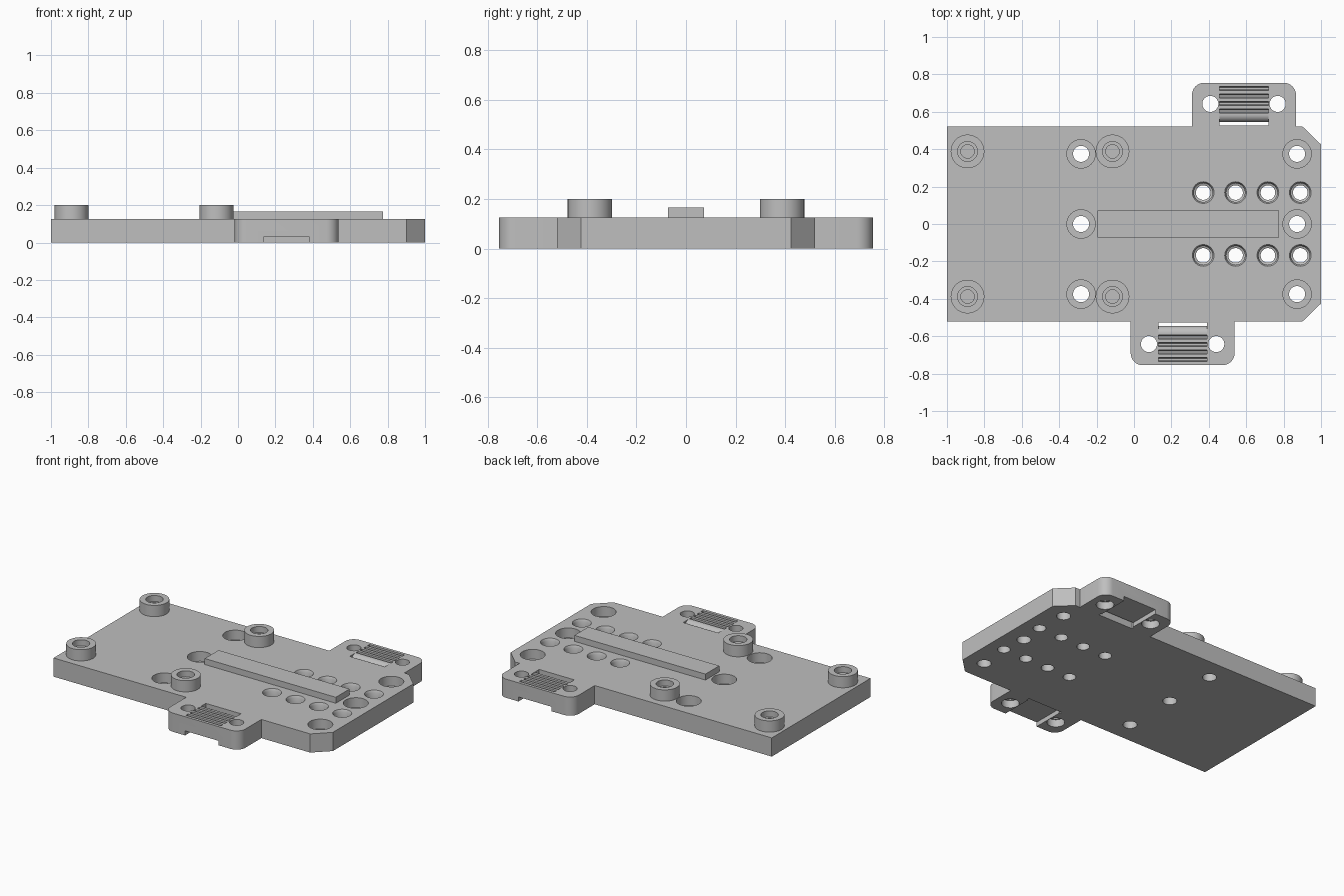
import bpy
import bmesh
from math import sin, cos, pi

if "Cube" in bpy.data.objects:
    bpy.data.objects.remove(bpy.data.objects["Cube"], do_unlink=True)

TOP, EDGE, TAB_END = 0.125, 0.522, 0.755
TABS = ((0.26, -1), (0.588, 1))       # centre x and side of each clamp tab

grey = bpy.data.materials.new("plain grey")
grey.use_nodes = True
grey.diffuse_color = (0.52, 0.52, 0.52, 1)
grey.node_tree.nodes["Principled BSDF"].inputs["Base Color"].default_value = grey.diffuse_color


def finish(name, bm):
    bmesh.ops.recalc_face_normals(bm, faces=bm.faces)
    mesh = bpy.data.meshes.new(name)
    bm.to_mesh(mesh)
    bm.free()
    mesh.materials.append(grey)
    obj = bpy.data.objects.new(name, mesh)
    bpy.context.collection.objects.link(obj)
    return obj


def prism(name, points, offset):
    """Extrude a closed 3D outline along an offset."""
    bm = bmesh.new()
    face = bm.faces.new([bm.verts.new(p) for p in points])
    new = bmesh.ops.extrude_face_region(bm, geom=[face])["geom"]
    bmesh.ops.translate(bm, vec=offset, verts=[v for v in new if isinstance(v, bmesh.types.BMVert)])
    return finish(name, bm)


def turned(name, x, y, profile, n=40):
    """Solid of stacked rings (radius, height), capped at both ends."""
    bm = bmesh.new()
    rings = [[bm.verts.new((x + r * cos(2 * pi * i / n), y + r * sin(2 * pi * i / n), z))
              for i in range(n)] for r, z in profile]
    for a, b in zip(rings, rings[1:]):
        for i in range(n):
            j = (i + 1) % n
            bm.faces.new((a[i], a[j], b[j], b[i]))
    bm.faces.new(rings[0])
    bm.faces.new(rings[-1])
    return finish(name, bm)


def box(name, x0, x1, y0, y1, z0, z1):
    return prism(name, [(x0, y0, z0), (x1, y0, z0), (x1, y1, z0), (x0, y1, z0)], (0, 0, z1 - z0))


def smooth(obj):
    bpy.ops.object.select_all(action='DESELECT')
    obj.select_set(True)
    bpy.context.view_layer.objects.active = obj
    bpy.ops.object.shade_smooth_by_angle(angle=pi / 6)


# Base plate outline with rounded tabs and chamfered corners
def tab_outline(cx, side, half=0.278, r=0.065, steps=8):
    pts = [(-half, EDGE)]
    for u, start in ((-half + r, pi), (half - r, pi / 2)):
        for i in range(steps + 1):
            a = start - i * pi / 2 / steps
            pts.append((u + r * cos(a), TAB_END - r + r * sin(a)))
    pts.append((half, EDGE))
    return [(cx - side * u, side * v, 0) for u, v in pts]


outline = ([(-1, -EDGE, 0)] + tab_outline(*TABS[0])
           + [(0.9, -EDGE, 0), (1, -0.425, 0), (1, 0.425, 0), (0.9, EDGE, 0)]
           + tab_outline(*TABS[1]) + [(-1, EDGE, 0)])
plate = prism("base_plate", outline, (0, 0, TOP))

cutters = []

# Counterbored mounting holes
for x in (-0.283, 0.872):
    for y in (-0.375, 0, 0.375):
        cutters.append(turned("mount_hole_cutter", x, y,
                              [(0.043, -0.05), (0.043, 0.06), (0.076, 0.06), (0.076, 0.2)]))

# Two rows of small stepped holes
for i in range(4):
    for y in (-0.168, 0.168):
        cutters.append(turned("row_hole_cutter", 0.37 + 0.173 * i, y,
                              [(0.039, -0.05), (0.039, 0.05), (0.05, 0.055),
                               (0.05, 0.11), (0.058, TOP), (0.058, 0.2)]))

# Belt clamps: screw holes, slot with rounded lip, tooth grooves, bottom recess
for cx, s in TABS:
    for dx in (-0.18, 0.18):
        cutters.append(turned("clamp_hole_cutter", cx + dx, s * 0.642,
                              [(0.054, -0.05), (0.054, 0.05), (0.043, 0.05), (0.043, 0.2)]))
    lip = [(0.585 - 0.04 * cos(i * pi / 16), 0.085 + 0.04 * sin(i * pi / 16)) for i in range(9)]
    slot = [(0.545, -0.05)] + lip + [(0.585, 0.2), (0.526, 0.2), (0.526, -0.05)]
    cutters.append(prism("slot_cutter", [(cx - 0.13, s * y, z) for y, z in slot], (0.26, 0, 0)))
    for i in range(4):
        y = 0.604 + 0.04 * i
        groove = [(y - 0.011, 0.2), (y - 0.011, 0.105), (y - 0.006, 0.098),
                  (y + 0.006, 0.098), (y + 0.011, 0.105), (y + 0.011, 0.2)]
        cutters.append(prism("groove_cutter", [(cx - 0.13, s * v, z) for v, z in groove], (0.26, 0, 0)))
    y0, y1 = sorted((s * 0.532, s * 0.9))
    cutters.append(box("recess_cutter", cx - 0.123, cx + 0.123, y0, y1, -0.05, 0.03))

for cutter in cutters:
    mod = plate.modifiers.new("cut", 'BOOLEAN')
    mod.operation = 'DIFFERENCE'
    mod.solver = 'EXACT'
    mod.object = cutter
    cutter.hide_render = True

# Bake the cuts and drop the cutters
bpy.context.view_layer.update()
baked = bpy.data.meshes.new_from_object(plate.evaluated_get(bpy.context.evaluated_depsgraph_get()))
plate.modifiers.clear()
plate.data = baked
for cutter in cutters:
    bpy.data.objects.remove(cutter, do_unlink=True)
smooth(plate)

# Centre rail
box("centre_rail", -0.195, 0.775, -0.073, 0.073, TOP - 0.01, 0.165)

# Hollow standoffs
for x, side in ((-0.89, "right"), (-0.115, "middle")):
    for y, end in ((-0.388, "front"), (0.388, "back")):
        smooth(turned(f"standoff_{end}_{side}", x, y,
                      [(0.09, TOP - 0.01), (0.09, 0.2), (0.053, 0.2),
                       (0.053, 0.16), (0.036, 0.16), (0.036, TOP + 0.005)]))
